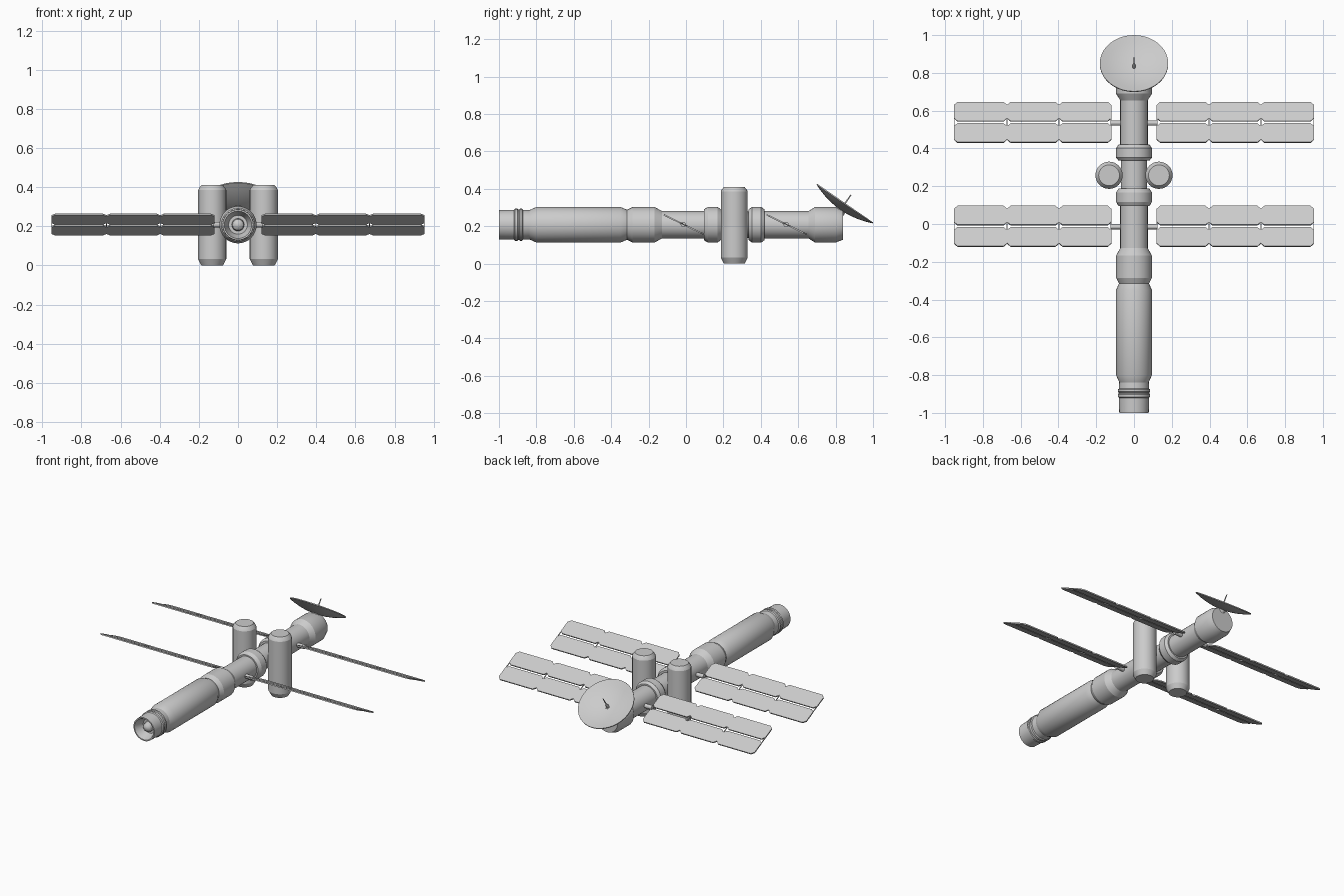
import bpy, bmesh, math
from mathutils import Matrix, Vector

if "Cube" in bpy.data.objects:
    bpy.data.objects.remove(bpy.data.objects["Cube"])

AXIS_Z = 0.208
SEG = 32


def finish(name, bm):
    bmesh.ops.recalc_face_normals(bm, faces=bm.faces)
    me = bpy.data.meshes.new(name)
    bm.to_mesh(me)
    bm.free()
    ob = bpy.data.objects.new(name, me)
    bpy.context.collection.objects.link(ob)
    bpy.ops.object.select_all(action='DESELECT')
    ob.select_set(True)
    bpy.context.view_layer.objects.active = ob
    bpy.ops.object.shade_smooth_by_angle(angle=math.radians(25))
    return ob


def lathe(name, profile, matrix, seg=SEG):
    """Revolve (radius, height) points about local z, then place with matrix."""
    bm = bmesh.new()
    rings = []
    for r, h in profile:
        if r == 0:
            rings.append([bm.verts.new((0, 0, h))] * seg)
        else:
            rings.append([bm.verts.new((r * math.cos(2 * math.pi * i / seg),
                                        r * math.sin(2 * math.pi * i / seg), h)) for i in range(seg)])
    for a, b in zip(rings, rings[1:]):
        for i in range(seg):
            j = (i + 1) % seg
            quad = list(dict.fromkeys((a[i], a[j], b[j], b[i])))
            if len(quad) > 2:
                bm.faces.new(quad)
    bm.transform(matrix)
    return finish(name, bm)


def mirror_x(ob):
    ob.modifiers.new("mirror", 'MIRROR').use_axis = (True, False, False)


# Hull parts: profiles run along +y, all on one axis
ALONG_Y = Matrix.Translation((0, 0, AXIS_Z)) @ Matrix.Rotation(-math.pi / 2, 4, 'X')
hull = {
    "docking_port": [(0, -.94), (.048, -.94), (.07, -1), (.078, -1), (.080, -.92), (.086, -.915),
                     (.086, -.902), (.081, -.898), (.081, -.892), (.086, -.888), (.086, -.877),
                     (.080, -.872), (.078, -.838), (.072, -.83), (0, -.83)],
    "main_module": [(0, -.838), (.078, -.838), (.095, -.80), (.095, -.35), (.080, -.315), (0, -.315)],
    "rear_module": [(0, -.32), (.080, -.315), (.095, -.285), (.095, -.168), (.073, -.128),
                    (.073, .11), (0, .11)],
    "front_collar": [(0, .095), (.082, .095), (.095, .117), (.095, .168), (.082, .187), (0, .187)],
    "node": [(0, .17), (.07, .17), (.07, .35), (0, .35)],
    "back_collar": [(0, .335), (.082, .335), (.095, .352), (.095, .402), (.082, .42), (0, .42)],
    "tail_module": [(0, .41), (.073, .41), (.073, .655), (.095, .69), (.095, .80), (.080, .84), (0, .84)],
}
for name, profile in hull.items():
    lathe(name, profile, ALONG_Y)

# Rounded probe inside the docking port
lathe("docking_probe", [(.032, -.93), (.032, -.955), (.027, -.97), (.015, -.98), (0, -.984)], ALONG_Y)

# Two upright tanks
tank = lathe("side_tanks", [(0, 0), (.055, 0), (.072, .032), (.072, .385), (.066, .397), (.055, .41), (0, .41)],
             Matrix.Translation((.132, .258, 0)))
mirror_x(tank)


def prism(bm, points, t):
    """Flat plate from an outline in the local xy plane."""
    face = bm.faces.new([bm.verts.new((x, y, -t / 2)) for x, y in points])
    ext = bmesh.ops.extrude_face_region(bm, geom=[face])
    verts = [g for g in ext["geom"] if isinstance(g, bmesh.types.BMVert)]
    bmesh.ops.translate(bm, vec=(0, 0, t), verts=verts)


# Tilted solar wings: two rows of three chamfered plates, tied by thin bars
JOINTS = (.12, .397, .672, .953)
for label, y in (("front", -.012), ("back", .538)):
    place = Matrix.Translation((0, y, AXIS_Z + .001)) @ Matrix.Rotation(math.radians(-26), 4, 'X')
    bm = bmesh.new()
    c = .018
    for x0, x1 in zip(JOINTS, JOINTS[1:]):
        for s in (1, -1):
            a, b = .007, .119
            outline = [(x0 + c, a), (x1 - c, a), (x1, a + c), (x1, b - c),
                       (x1 - c, b), (x0 + c, b), (x0, b - c), (x0, a + c)]
            prism(bm, [(px, s * py) for px, py in outline], .008)
    for x in JOINTS:
        xc = min(max(x, JOINTS[0] + .002), JOINTS[-1] - .002)
        prism(bm, [(xc - .002, -.03), (xc + .002, -.03), (xc + .002, .03), (xc - .002, .03)], .005)
    bm.transform(place)
    mirror_x(finish(label + "_solar_wings", bm))
    boom = lathe(label + "_wing_booms", [(0, .05), (.014, .05), (.014, .125), (0, .125)],
                 Matrix.Translation((0, y - .003, AXIS_Z + .001)) @ Matrix.Rotation(math.pi / 2, 4, 'Y'), 12)
    mirror_x(boom)

# Tilted dish antenna with feed spike
DISH = Matrix.Translation((0, .851, .3235)) @ Matrix.Rotation(math.radians(-34.6), 4, 'X')
R, D = .181, .038
front = [(R * k / 5, D * ((k / 5) ** 2 - 1)) for k in range(6)]
back = [(r, h - .006) for r, h in reversed(front)]
lathe("dish", front + back, DISH, 40)
lathe("dish_feed", [(0, -.04), (.009, -.04), (.009, -.015), (.004, -.003), (.003, .055), (0, .055)], DISH, 12)
lathe("dish_mount", [(0, -.09), (.03, -.09), (.03, -.04), (0, -.04)], DISH, 16)
